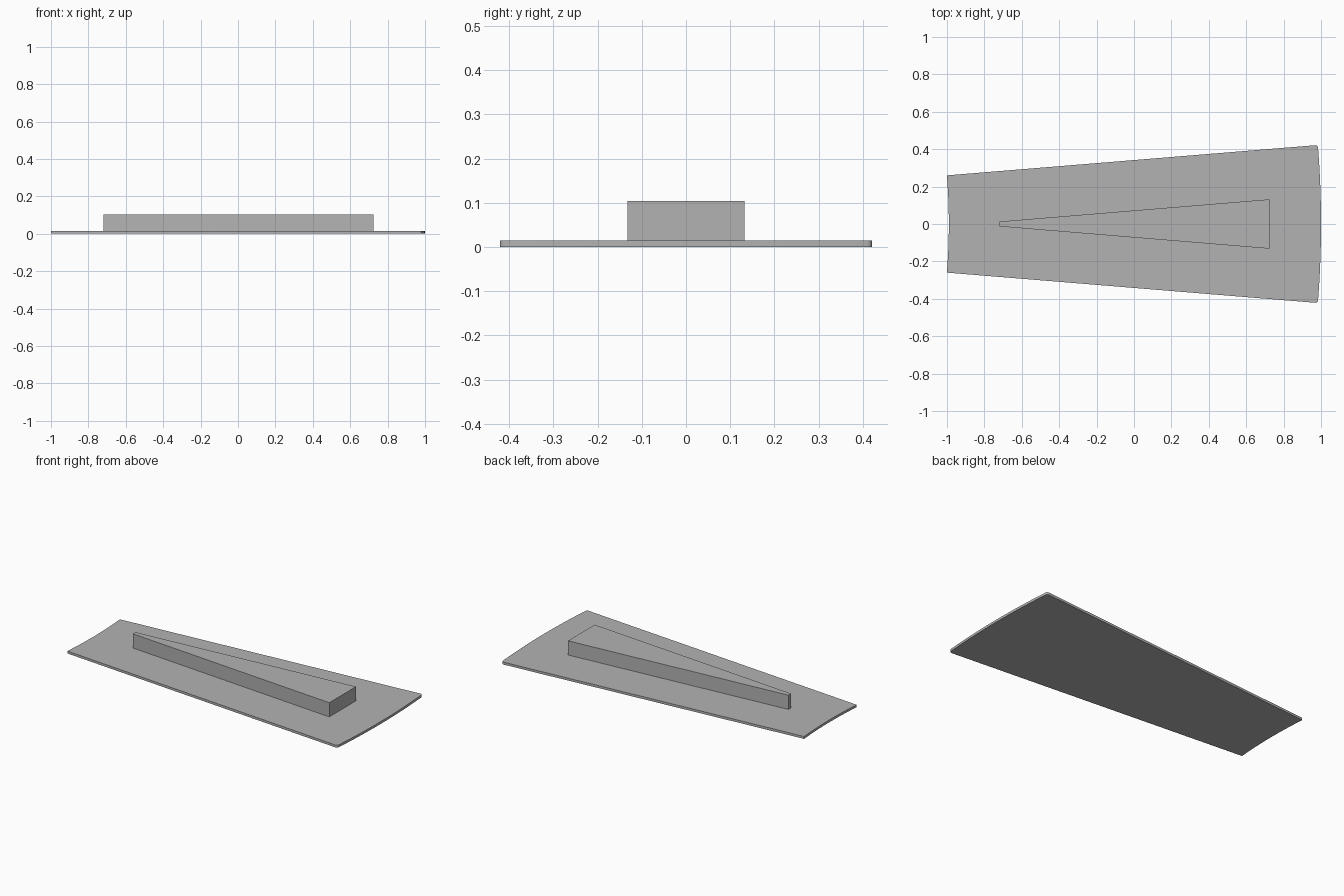
import bpy
import bmesh
from math import sin, cos, asin, pi
from mathutils import Vector

cube = bpy.data.objects.get("Cube")
if cube:
    bpy.data.objects.remove(cube, do_unlink=True)

grey = bpy.data.materials.new("plain grey")
grey.use_nodes = True
colour = (0.45, 0.45, 0.45, 1.0)
grey.diffuse_color = colour
grey.node_tree.nodes["Principled BSDF"].inputs["Base Color"].default_value = colour


def extrude_outline(name, outline, bottom, top):
    """Make a solid prism from a counter-clockwise outline."""
    bm = bmesh.new()
    face = bm.faces.new([bm.verts.new((x, y, bottom)) for x, y in outline])
    result = bmesh.ops.extrude_face_region(bm, geom=[face])
    verts = [g for g in result["geom"] if isinstance(g, bmesh.types.BMVert)]
    bmesh.ops.translate(bm, verts=verts, vec=Vector((0, 0, top - bottom)))
    bmesh.ops.recalc_face_normals(bm, faces=bm.faces)
    mesh = bpy.data.meshes.new(name)
    bm.to_mesh(mesh)
    bm.free()
    mesh.materials.append(grey)
    obj = bpy.data.objects.new(name, mesh)
    bpy.context.collection.objects.link(obj)
    return obj


def arc(cx, cy, radius, start, end, steps):
    return [(cx + radius * cos(start + (end - start) * i / steps),
             cy + radius * sin(start + (end - start) * i / steps))
            for i in range(steps + 1)]


# Base plate: a ring sector with small rounded corners on its wide end
apex, inner, outer, corner = -4.18, 3.19, 5.18, 0.013
half = asin(0.26 / inner)
thickness = 0.015
centre_r = outer - corner
tilt = half - asin(corner / centre_r)
cx, cy = apex + centre_r * cos(tilt), centre_r * sin(tilt)
outline = arc(cx, -cy, corner, -half - pi / 2, -tilt, 5)
outline += arc(apex, 0, outer, -tilt, tilt, 24)[1:-1]
outline += arc(cx, cy, corner, tilt, half + pi / 2, 5)
outline += arc(apex, 0, inner, half, -half, 24)
plate = extrude_outline("base_plate", outline, 0, thickness)

# Raised wedge: a long taper with a blunt narrow end
wedge = extrude_outline(
    "raised_wedge",
    [(-0.72, -0.013), (0.725, -0.132), (0.725, 0.132), (-0.72, 0.013)],
    thickness, 0.104)

# Smooth the curved rims, keep the corners crisp
bpy.ops.object.select_all(action="DESELECT")
plate.select_set(True)
bpy.context.view_layer.objects.active = plate
bpy.ops.object.shade_smooth_by_angle(angle=pi / 6)
